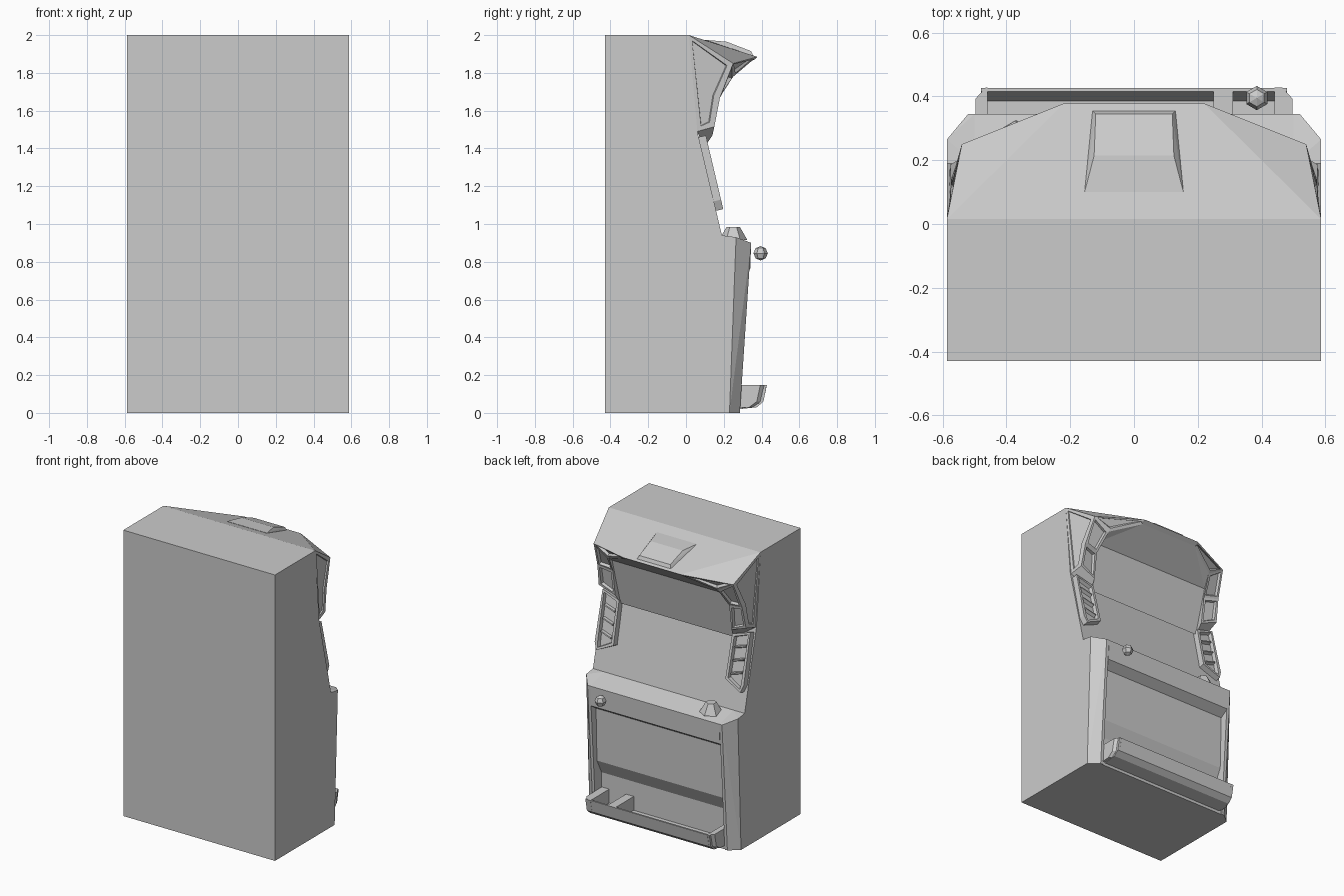
import bpy, bmesh
from mathutils import Vector

old = bpy.data.objects.get("Cube")
if old:
    bpy.data.objects.remove(old)

grey = bpy.data.materials.new("cabinet grey")
grey.use_nodes = True
colour = (0.6, 0.6, 0.6, 1)
grey.diffuse_color = colour
grey.node_tree.nodes["Principled BSDF"].inputs["Base Color"].default_value = colour


def finish(name, bm):
    bmesh.ops.recalc_face_normals(bm, faces=bm.faces)
    mesh = bpy.data.meshes.new(name)
    bm.to_mesh(mesh)
    bm.free()
    mesh.materials.append(grey)
    obj = bpy.data.objects.new(name, mesh)
    bpy.context.scene.collection.objects.link(obj)
    return obj


def prism(name, x0, x1, profile):
    """Extrude a (y, z) outline from x0 to x1."""
    bm = bmesh.new()
    face = bm.faces.new([bm.verts.new((x0, y, z)) for y, z in profile])
    ext = bmesh.ops.extrude_face_region(bm, geom=[face])["geom"]
    moved = [v for v in ext if isinstance(v, bmesh.types.BMVert)]
    bmesh.ops.translate(bm, verts=moved, vec=(x1 - x0, 0, 0))
    return finish(name, bm)


def hull(name, points):
    bm = bmesh.new()
    for p in points:
        bm.verts.new(p)
    bmesh.ops.convex_hull(bm, input=bm.verts)
    bmesh.ops.dissolve_limit(bm, angle_limit=0.02, verts=bm.verts, edges=bm.edges)
    return finish(name, bm)


def sided(points, s):
    return [(s * x, y, z) for x, y, z in points]


W = 0.587

# Main cabinet and the recessed front panel
prism("cabinet_body", -W, W, [(-.43, 0), (.2, 0), (.2, .935), (.19, .94),
                              (.06, 1.49), (.015, 2), (-.43, 2)])
prism("front_panel", -.5, .5, [(.1, 0), (.28, 0), (.28, .03), (.22, .03), (.22, .25),
                               (.27, .35), (.28, .72), (.34, .76), (.345, .9),
                               (.19, .94), (.1, .93)])

# Coin tray with divider
prism("tray", -.48, .48, [(.2, .02), (.285, .02), (.375, .03), (.41, .06), (.427, .147),
                          (.415, .147), (.385, .05), (.2, .05)])
prism("tray_divider", .25, .31, [(.2, .03), (.375, .03), (.41, .06), (.425, .147), (.2, .147)])

# Canopy corner points on one side
P = {
    "top": (W, .015, 2), "corner": (.54, .25, 1.85), "brim": (.22, .378, 1.885),
    "elbow": (.56, .18, 1.67), "foot": (.57, .15, 1.515), "heel": (.58, .06, 1.49),
    "brim_in": (.22, .35, 1.865), "corner_in": (.42, .25, 1.78),
    "elbow_in": (.45, .165, 1.65), "foot_in": (.45, .14, 1.47),
    "ceiling": (.46, .16, 1.72), "wall": (.44, .095, 1.4),
}
WINDOWS = ["corner brim brim_in corner_in", "corner corner_in elbow_in elbow",
           "elbow elbow_in foot_in foot"]
SIDES = ["top corner brim", "brim_in corner_in ceiling",
         "corner_in elbow_in foot_in wall ceiling", "heel foot foot_in wall", "top heel wall"]
ACROSS = [("top", "brim"), ("brim", "brim_in"), ("brim_in", "ceiling"), ("ceiling", "wall"),
          ("wall", "top")]

bm = bmesh.new()
verts = {(n, s): bm.verts.new((s * p[0], p[1], p[2])) for n, p in P.items() for s in (1, -1)}
windows, cheeks = [], []
for s in (1, -1):
    def face(names):
        return bm.faces.new([verts[n, s] for n in names.split()])
    windows += [face(f) for f in WINDOWS]
    cheeks.append(face("top corner elbow foot heel"))
    for f in SIDES:
        face(f)
for a, b in ACROSS:
    bm.faces.new([verts[a, 1], verts[b, 1], verts[b, -1], verts[a, -1]])
bmesh.ops.recalc_face_normals(bm, faces=bm.faces)
# Sunken lamp windows and shallow cheek panels
bmesh.ops.inset_individual(bm, faces=windows, thickness=.022, depth=0)
bmesh.ops.inset_individual(bm, faces=windows, thickness=.008, depth=-.018)
bmesh.ops.inset_individual(bm, faces=cheeks, thickness=.035, depth=0)
bmesh.ops.inset_individual(bm, faces=cheeks, thickness=.004, depth=-.008)
finish("canopy", bm)

# Raised block on the canopy roof
hull("roof_block", [(s * x, y, z) for s in (1, -1) for x, y, z in
                    [(.155, .1, 1.975), (.13, .355, 1.892), (.125, .215, 1.965),
                     (.12, .345, 1.915), (.13, .1, 1.95)]])


def screen(x, z, off):
    """Point at a distance in front of the sloping screen."""
    y = .19 - (z - .94) * .13 / .55
    return Vector((x, y + off, z + off * .24))


for s, side in ((1, "left"), (-1, "right")):
    # Chamfered front pillars
    hull(side + "_pillar", sided([
        (W, .1, 0), (W, .23, 0), (.52, .285, 0), (.5, .285, 0), (.5, .1, 0),
        (W, .19, .94), (W, .265, .93), (.52, .345, .9), (.5, .345, .9), (.5, .19, .94),
        (W, .1, .93)], s))

    # Tray ends with clipped corners
    inner = .44 if s > 0 else .46
    hull(side + "_tray_end", sided([
        (x, y, z) for x, out in ((inner, 0), (.465, 0), (.497, -.035))
        for y, z in ((.2, .02), (.2, .147), (.37 + out, .03), (.41 + out, .06),
                     (.428 + out, .147))], s))

    # Framed side lamps on the screen, open in front
    bm = bmesh.new()
    outline = [(.575, 1.46), (.435, 1.42), (.43, 1.13), (.56, 1.07), (.58, 1.12)]
    back = [bm.verts.new(screen(s * x, z, -.01)) for x, z in outline]
    front = [bm.verts.new(screen(s * (x * .96 + .02), z, .038)) for x, z in outline]
    lamp = bm.faces.new(front)
    bm.faces.new(back[::-1])
    for i in range(len(outline)):
        j = (i + 1) % len(outline)
        bm.faces.new([back[i], back[j], front[j], front[i]])
    bmesh.ops.recalc_face_normals(bm, faces=bm.faces)
    bmesh.ops.inset_individual(bm, faces=[lamp], thickness=.022, depth=0)
    bmesh.ops.inset_individual(bm, faces=[lamp], thickness=.006, depth=-.025)
    finish(side + "_lamp", bm)

    # Slanted fins inside each lamp
    for i in range(3):
        z = 1.18 + i * .085
        hull(f"{side}_lamp_fin_{i + 1}", [
            screen(s * x, z + dz + (x - .5) * .3, off)
            for x in (.465, .545) for dz, off in ((-.012, 0), (.012, 0), (-.004, .036), (.004, .036))])

# Faceted button on the deck
bm = bmesh.new()
bmesh.ops.create_cone(bm, cap_ends=True, segments=6, radius1=.075, radius2=.035, depth=.07)
bmesh.ops.translate(bm, verts=bm.verts, vec=(-.37, .25, .95))
finish("deck_button", bm)

# Small knob in front of the panel
bm = bmesh.new()
bmesh.ops.create_uvsphere(bm, u_segments=6, v_segments=4, radius=.038)
bmesh.ops.translate(bm, verts=bm.verts, vec=(.385, .395, .845))
finish("knob", bm)
